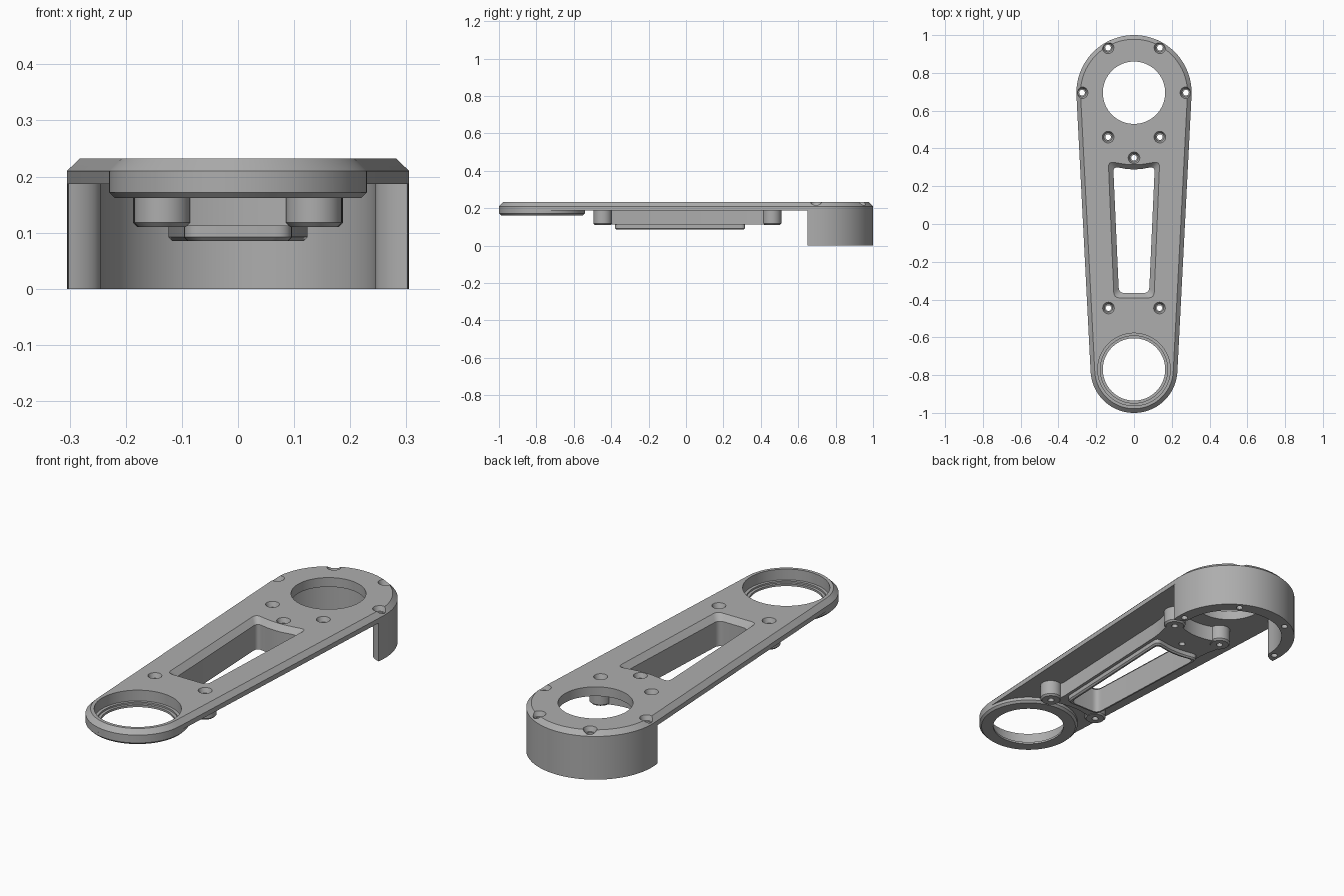
import bpy, bmesh
from math import sin, cos, pi, radians, asin
from mathutils import Vector

cube = bpy.data.objects.get("Cube")
if cube:
    bpy.data.objects.remove(cube, do_unlink=True)

metal = bpy.data.materials.new("grey metal")
metal.use_nodes = True
GREY = (0.42, 0.42, 0.42, 1)
metal.diffuse_color = GREY
metal.node_tree.nodes["Principled BSDF"].inputs["Base Color"].default_value = GREY

BACK, FRONT = 0.695, -0.77        # y of the two bearing centres
R_BACK, R_FRONT = 0.305, 0.23
TOP, UNDER = 0.232, 0.187         # plate faces


def arc(cx, cy, r, start, end, n):
    return [(cx + r * cos(start + (end - start) * i / n),
             cy + r * sin(start + (end - start) * i / n)) for i in range(n + 1)]


def circle(cx, cy, r, n=64):
    return arc(cx, cy, r, 0, 2 * pi, n)[:-1]


def loft(name, layers):
    """Closed solid through matching outlines, given as (outline, z)."""
    bm = bmesh.new()
    rings = [[bm.verts.new((x, y, z)) for x, y in pts] for pts, z in layers]
    n = len(rings[0])
    for a, b in zip(rings, rings[1:]):
        for i in range(n):
            j = (i + 1) % n
            bm.faces.new((a[i], a[j], b[j], b[i]))
    bm.faces.new(rings[0][::-1])
    bm.faces.new(rings[-1])
    bmesh.ops.recalc_face_normals(bm, faces=bm.faces)
    mesh = bpy.data.meshes.new(name)
    bm.to_mesh(mesh)
    bm.free()
    mesh.materials.append(metal)
    ob = bpy.data.objects.new(name, mesh)
    bpy.context.collection.objects.link(ob)
    return ob


def turned(name, cx, cy, profile, n=64):
    return loft(name, [(circle(cx, cy, r, n), z) for r, z in profile])


def rounded(corners, n=6):
    """Soften each (x, y, radius) corner with a small curve."""
    out = []
    for i, (x, y, r) in enumerate(corners):
        p = Vector((x, y))
        a = p + (Vector(corners[i - 1][:2]) - p).normalized() * r
        b = p + (Vector(corners[(i + 1) % len(corners)][:2]) - p).normalized() * r
        for k in range(n + 1):
            t = k / n
            out.append(tuple(a * (1 - t) ** 2 + p * 2 * t * (1 - t) + b * t * t))
    return out


def combine(target, tools, operation):
    bpy.context.view_layer.objects.active = target
    for tool in tools:
        mod = target.modifiers.new("join", "BOOLEAN")
        mod.operation, mod.solver, mod.object = operation, "EXACT", tool
        bpy.ops.object.modifier_apply(modifier=mod.name)


def arm_outline(inset):
    a = asin((R_BACK - R_FRONT) / (BACK - FRONT))
    return (arc(0, BACK, R_BACK - inset, -a, pi + a, 64)
            + arc(0, FRONT, R_FRONT - inset, pi + a, 2 * pi - a, 64))


def window_outline(o):
    return rounded([(0.11 + o, 0.305 + o, 0.03), (0, 0.282 + o, 0.07),
                    (-0.11 - o, 0.305 + o, 0.03), (-0.08 - o, -0.365 - o, 0.03),
                    (0.08 + o, -0.365 - o, 0.03)])


# Tapered plate with bevelled top edge
plate = loft("arm_plate", [(arm_outline(0), UNDER), (arm_outline(0), 0.21),
                           (arm_outline(0.022), TOP)])

# Front bearing seat under the plate
seat = turned("front_bearing_seat", 0, FRONT,
              [(R_FRONT - 0.01, 0.162), (R_FRONT, 0.172), (R_FRONT, UNDER)], 128)

# Curved wall at the back, with rounded inner ends
tip = radians(8.5)
ends = [(R_BACK - 0.06 * cos(t), tip * sin(t)) for t in [pi / 2 * k / 8 for k in range(9)]]
inner = [(r * cos(-a), BACK + r * sin(-a)) for r, a in ends]
wall_pts = arc(0, BACK, R_BACK, -tip, pi + tip, 72)
wall_pts += [(-x, y) for x, y in inner[::-1][1:]]
wall_pts += arc(0, BACK, R_BACK - 0.06, pi, 0, 64)[1:-1]
wall_pts += inner[:-1]
wall = loft("back_wall", [(wall_pts, 0), (wall_pts, UNDER)])

# Screw positions
wall_screws = [(0.275 * cos(radians(a)), BACK + 0.275 * sin(radians(a)))
               for a in (0, 60, 120, 180)]
rib_screws = [(0.137, 0.46), (-0.137, 0.46), (0, 0.35), (0.135, -0.445), (-0.135, -0.445)]

# Stiffening frame below the window, with screw bosses
half = arc(0, BACK, 0.245, -pi / 2, -pi / 2 + 0.45, 8)
half += [(0.16, 0.42), (0.145, 0.36), (0.14, 0.31), (0.11, -0.38), (0.12, -0.44)]
half += arc(0, FRONT, 0.335, pi / 2 - 0.3, pi / 2, 6)
frame_pts = half + [(-x, y) for x, y in half[::-1][1:-1]]
frame = loft("window_frame", [(frame_pts, 0.112), (frame_pts, UNDER)])
bosses = [turned("boss", x, y, [(0.042, 0.11), (0.05, 0.118), (0.05, UNDER)], 32)
          for x, y in rib_screws if x]
lip = loft("lip", [(window_outline(0.008), 0.085), (window_outline(0.015), 0.092),
                   (window_outline(0.015), 0.15)])
combine(frame, bosses + [lip], "UNION")

# Cutters: window, bearing bores and countersunk screw holes
window = loft("window_cut", [(window_outline(0), 0.05), (window_outline(0), 0.206),
                             (window_outline(0.026), TOP), (window_outline(0.026), 0.26)])
back_bore = turned("back_bore", 0, BACK, [(0.165, 0.1), (0.165, 0.3)], 96)
front_bore = turned("front_bore", 0, FRONT,
                    [(0.165, 0.1), (0.165, 0.172), (0.178, 0.172), (0.178, 0.18),
                     (0.192, 0.18), (0.192, 0.3)], 96)


def screw_cut(p):
    return turned("screw_cut", p[0], p[1],
                  [(0.015, -0.05), (0.015, 0.209), (0.022, 0.209), (0.031, TOP),
                   (0.031, 0.26)], 24)


wall_cuts = [screw_cut(p) for p in wall_screws]
rib_cuts = [screw_cut(p) for p in rib_screws]

combine(plate, [window, back_bore, front_bore] + wall_cuts + rib_cuts, "DIFFERENCE")
combine(seat, [front_bore], "DIFFERENCE")
combine(wall, wall_cuts, "DIFFERENCE")
combine(frame, [window] + rib_cuts, "DIFFERENCE")

for helper in bosses + [lip, window, back_bore, front_bore] + wall_cuts + rib_cuts:
    bpy.data.objects.remove(helper, do_unlink=True)

# Smooth curved faces, keep machined edges sharp
bpy.ops.object.select_all(action="DESELECT")
for part in (plate, seat, wall, frame):
    part.select_set(True)
bpy.context.view_layer.objects.active = plate
bpy.ops.object.shade_smooth_by_angle(angle=radians(25))
